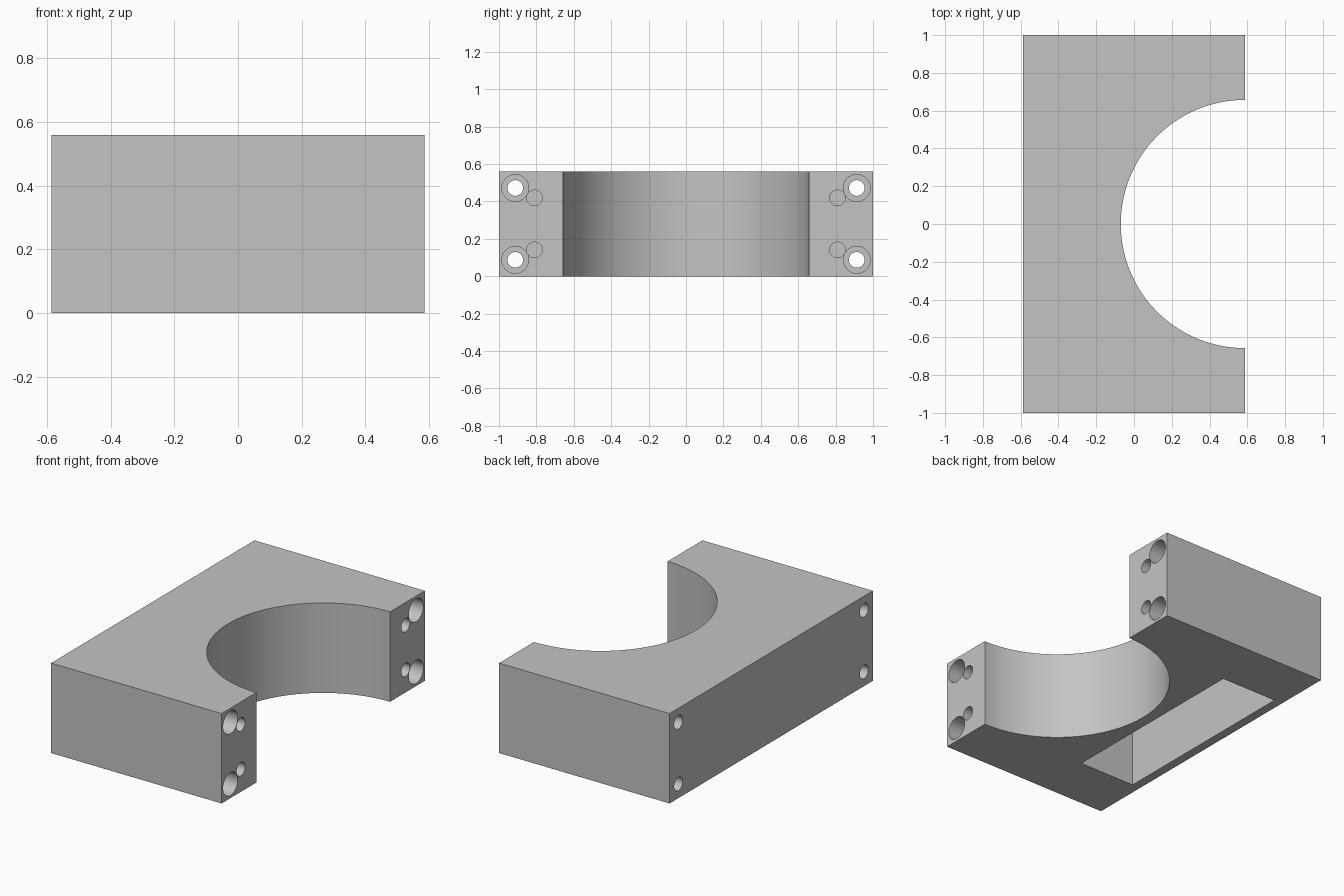
import bpy, bmesh
from math import pi, sin, cos, radians
from mathutils import Matrix

cube = bpy.data.objects.get("Cube")
if cube:
    bpy.data.objects.remove(cube, do_unlink=True)

HALF_X, HEIGHT, BORE = 0.587, 0.56, 0.657

grey = bpy.data.materials.new("plain grey")
grey.use_nodes = True
colour = (0.55, 0.55, 0.55, 1)
grey.diffuse_color = colour
grey.node_tree.nodes["Principled BSDF"].inputs["Base Color"].default_value = colour


def make_object(name, bm):
    bmesh.ops.recalc_face_normals(bm, faces=bm.faces[:])
    mesh = bpy.data.meshes.new(name)
    bm.to_mesh(mesh)
    bm.free()
    mesh.materials.append(grey)
    obj = bpy.data.objects.new(name, mesh)
    bpy.context.collection.objects.link(obj)
    return obj


def prism(name, outline, z0, z1):
    """Extrude a flat outline upward."""
    bm = bmesh.new()
    face = bm.faces.new([bm.verts.new((x, y, z0)) for x, y in outline])
    top = bmesh.ops.extrude_face_region(bm, geom=[face])["geom"]
    verts = [v for v in top if isinstance(v, bmesh.types.BMVert)]
    bmesh.ops.translate(bm, verts=verts, vec=(0, 0, z1 - z0))
    return make_object(name, bm)


def drill(name, radius, x0, x1, y, z):
    """Cylinder lying along x."""
    bm = bmesh.new()
    place = Matrix.Translation(((x0 + x1) / 2, y, z)) @ Matrix.Rotation(pi / 2, 4, "Y")
    bmesh.ops.create_cone(bm, cap_ends=True, segments=32, radius1=radius,
                          radius2=radius, depth=x1 - x0, matrix=place)
    return make_object(name, bm)


# Clamp half: rectangle with a half-round bite in its +x side
steps = 96
arc = [(HALF_X - BORE * sin(pi * i / steps), BORE * cos(pi * i / steps))
       for i in range(steps + 1)]
block = prism("clamp_block",
              [(HALF_X, 1), *arc, (HALF_X, -1), (-HALF_X, -1), (-HALF_X, 1)], 0, HEIGHT)

# Pocket in the underside
cutters = [prism("pocket_cutter",
                 [(-0.53, -0.645), (-0.14, -0.645), (-0.14, 0.645), (-0.53, 0.645)],
                 -0.1, 0.5)]

# Counterbored through holes and blind pin holes in both ends
for side in (-1, 1):
    for level in (-1, 1):
        y, z = side * 0.913, HEIGHT / 2 + level * 0.192
        cutters.append(drill("bolt_hole_cutter", 0.042, -0.7, 0.7, y, z))
        cutters.append(drill("counterbore_cutter", 0.072, HALF_X - 0.3, 0.7, y, z))
        cutters.append(drill("pin_hole_cutter", 0.042, HALF_X - 0.25, 0.7,
                             side * 0.81, HEIGHT / 2 + level * 0.139))

bpy.ops.object.select_all(action="DESELECT")
block.select_set(True)
bpy.context.view_layer.objects.active = block
for cutter in cutters:
    cutter.hide_render = True
    mod = block.modifiers.new("cut", "BOOLEAN")
    mod.operation = "DIFFERENCE"
    mod.solver = "EXACT"
    mod.object = cutter
    bpy.ops.object.modifier_apply(modifier=mod.name)
    bpy.data.objects.remove(cutter, do_unlink=True)

# Smooth round walls, crisp edges
bpy.ops.object.shade_smooth_by_angle(angle=radians(30))
